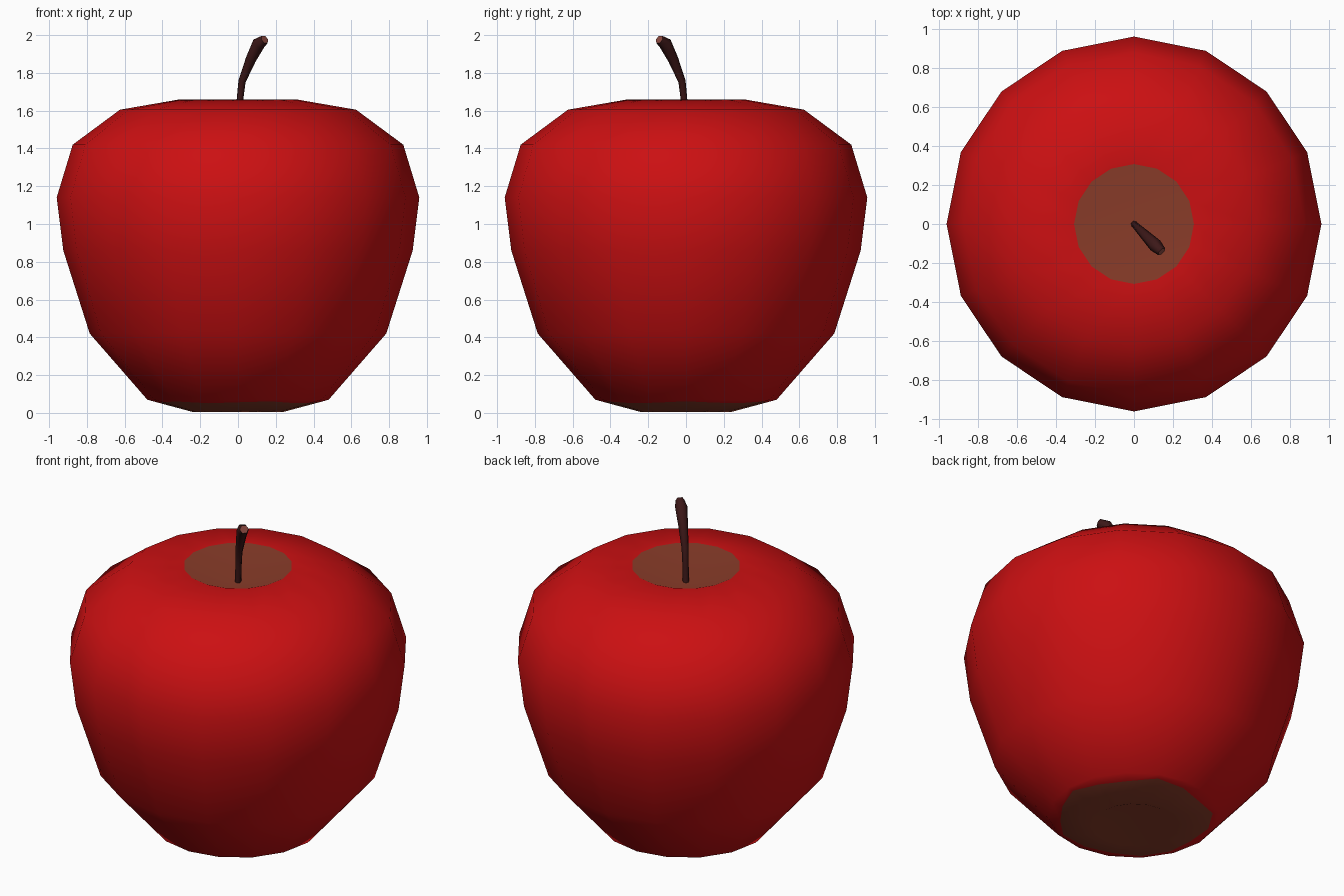
import bpy, bmesh, math
from mathutils import Vector

if "Cube" in bpy.data.objects:
    bpy.data.objects.remove(bpy.data.objects["Cube"])


def material(name, rgb):
    m = bpy.data.materials.new(name)
    m.diffuse_color = (*rgb, 1)
    m.use_nodes = True
    m.node_tree.nodes["Principled BSDF"].inputs["Base Color"].default_value = m.diffuse_color
    return m


red = material("red_skin", (0.60, 0.005, 0.006))
brown = material("brown_hollow", (0.25, 0.045, 0.022))
dark = material("dark_stem", (0.045, 0.009, 0.009))
cut = material("stem_cut", (0.25, 0.065, 0.05))


def finish(bm, name, mats):
    bmesh.ops.recalc_face_normals(bm, faces=bm.faces)
    me = bpy.data.meshes.new(name)
    bm.to_mesh(me)
    bm.free()
    for m in mats:
        me.materials.append(m)
    ob = bpy.data.objects.new(name, me)
    bpy.context.collection.objects.link(ob)
    return ob


def bridge(bm, a, b, mat=0):
    n = len(a)
    for i in range(n):
        f = bm.faces.new((a[i], a[(i + 1) % n], b[(i + 1) % n], b[i]))
        f.smooth = True
        f.material_index = mat


# Apple body: 16-sided lathe, brown in the top and bottom hollows
SIDES = 16
profile = [(0.24, 0.005), (0.43, 0.056), (0.48, 0.07), (0.785, 0.42), (0.925, 0.86),
           (0.96, 1.14), (0.875, 1.42), (0.625, 1.605), (0.307, 1.66)]
bm = bmesh.new()
rings = []
for k, (r, z) in enumerate(profile):
    ring = []
    for i in range(SIDES):
        a = 2 * math.pi * i / SIDES
        # uneven edge of the lower brown patch, kept on the slope
        d = 0.02 * math.cos(5 * a) if k == 1 else 0
        ring.append(bm.verts.new(((r + d) * math.cos(a), (r + d) * math.sin(a), z + d * 0.27)))
    rings.append(ring)
for k in range(len(rings) - 1):
    bridge(bm, rings[k], rings[k + 1], 1 if k == 0 else 0)
for ring, z in ((rings[0], 0.10), (rings[-1], 1.555)):
    c = bm.verts.new((0, 0, z))
    for i in range(SIDES):
        f = bm.faces.new((ring[i], ring[(i + 1) % SIDES], c))
        f.smooth = True
        f.material_index = 1
finish(bm, "apple_body", [red, brown])

# Stem: tapered six-sided tube leaning to the front right (reach, height, radius)
path = [(0.0, 1.54, 0.018), (0.015, 1.66, 0.018), (0.03, 1.755, 0.02),
        (0.095, 1.87, 0.028), (0.155, 1.955, 0.035), (0.2, 1.977, 0.025)]
lean = Vector((1, -1, 0)).normalized()
side = Vector((1, 1, 0)).normalized()
pts = [lean * s + Vector((0, 0, z)) for s, z, r in path]
bm = bmesh.new()
rings = []
for k, p in enumerate(pts):
    t = (pts[min(k + 1, len(pts) - 1)] - pts[max(k - 1, 0)]).normalized()
    up = side.cross(t)
    r = path[k][2]
    rings.append([bm.verts.new(p + r * (side * math.cos(i * math.pi / 3) + up * math.sin(i * math.pi / 3)))
                  for i in range(6)])
for a, b in zip(rings, rings[1:]):
    bridge(bm, a, b)
bm.faces.new(rings[0])
tip = bm.faces.new(rings[-1])
tip.material_index = 1
finish(bm, "stem", [dark, cut])
